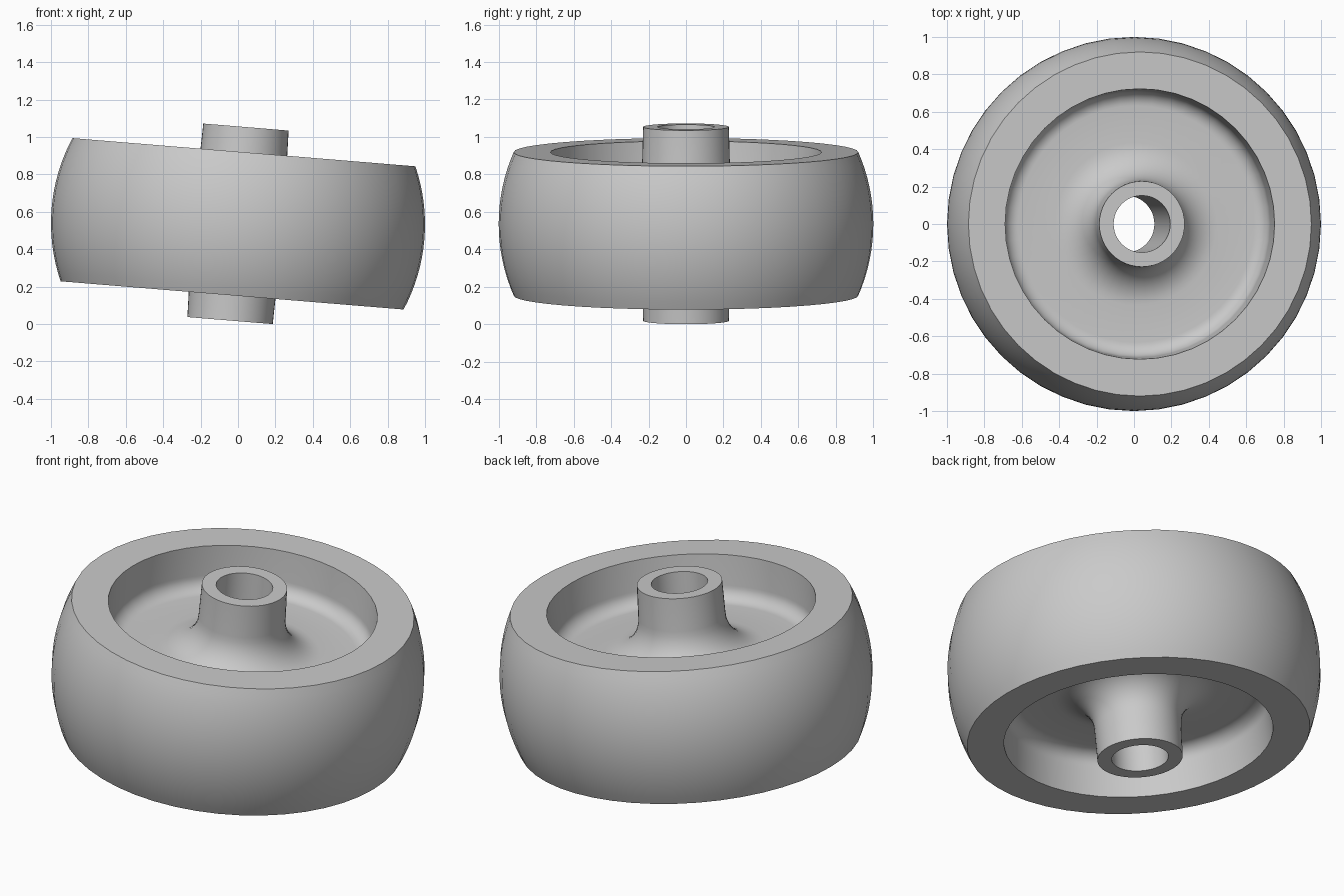
import bpy, bmesh
from math import sin, cos, pi, radians, asin
from mathutils import Matrix

cube = bpy.data.objects.get("Cube")
if cube:
    bpy.data.objects.remove(cube, do_unlink=True)

SEGMENTS = 48
TILT = radians(4.7)
HUB_HALF, HUB_R, BORE_R = 0.519, 0.229, 0.152
RIM_HALF, RIM_R, CAVITY_R = 0.384, 0.92, 0.723
WEB_HALF = 0.13
SAG = 1 - RIM_R
CROWN = (RIM_HALF ** 2 + SAG ** 2) / (2 * SAG)  # radius of the rounded tread


def arc(cx, cz, r, start, end, steps):
    """Points on a circle in the radius/height plane."""
    angles = [radians(start + (end - start) * i / steps) for i in range(steps + 1)]
    return [(cx + r * cos(a), cz + r * sin(a)) for a in angles]


# Upper half of the section, from the bore outwards to the rim edge
flare, corner = 0.2, 0.08
upper = [(BORE_R, HUB_HALF), (HUB_R, HUB_HALF)]
upper += arc(HUB_R + 0.005 + flare, WEB_HALF + flare, flare, 180, 270, 10)
upper += arc(CAVITY_R - 0.01 - corner, WEB_HALF + corner, corner, -90, 0, 8)
upper += [(CAVITY_R, RIM_HALF)]

# Rounded tread, then the mirrored lower half back to the bore
edge = asin(RIM_HALF / CROWN) * 180 / pi
tread = arc(1 - CROWN, 0, CROWN, edge, -edge, 16)
profile = upper + tread + [(r, -z) for r, z in reversed(upper)]

# Turn the closed section about the axle
bm = bmesh.new()
rings = []
for i in range(SEGMENTS):
    a = 2 * pi * i / SEGMENTS
    rings.append([bm.verts.new((r * cos(a), r * sin(a), z)) for r, z in profile])
count = len(profile)
for i, ring in enumerate(rings):
    following = rings[(i + 1) % SEGMENTS]
    for j in range(count):
        k = (j + 1) % count
        bm.faces.new((ring[j], ring[k], following[k], following[j]))
bmesh.ops.recalc_face_normals(bm, faces=bm.faces)

# Lean the wheel and rest its hub on the floor
bm.transform(Matrix.Rotation(TILT, 4, 'Y'))
lowest = min(v.co.z for v in bm.verts)
bm.transform(Matrix.Translation((0, 0, -lowest)))

mesh = bpy.data.meshes.new("wheel")
bm.to_mesh(mesh)
bm.free()
wheel = bpy.data.objects.new("wheel", mesh)
bpy.context.collection.objects.link(wheel)

# Single plain grey
grey = bpy.data.materials.new("plain_grey")
grey.use_nodes = True
colour = (0.59, 0.59, 0.59, 1)
grey.diffuse_color = colour
grey.node_tree.nodes["Principled BSDF"].inputs["Base Color"].default_value = colour
mesh.materials.append(grey)

bpy.ops.object.select_all(action='DESELECT')
wheel.select_set(True)
bpy.context.view_layer.objects.active = wheel
bpy.ops.object.shade_smooth_by_angle(angle=radians(30))
